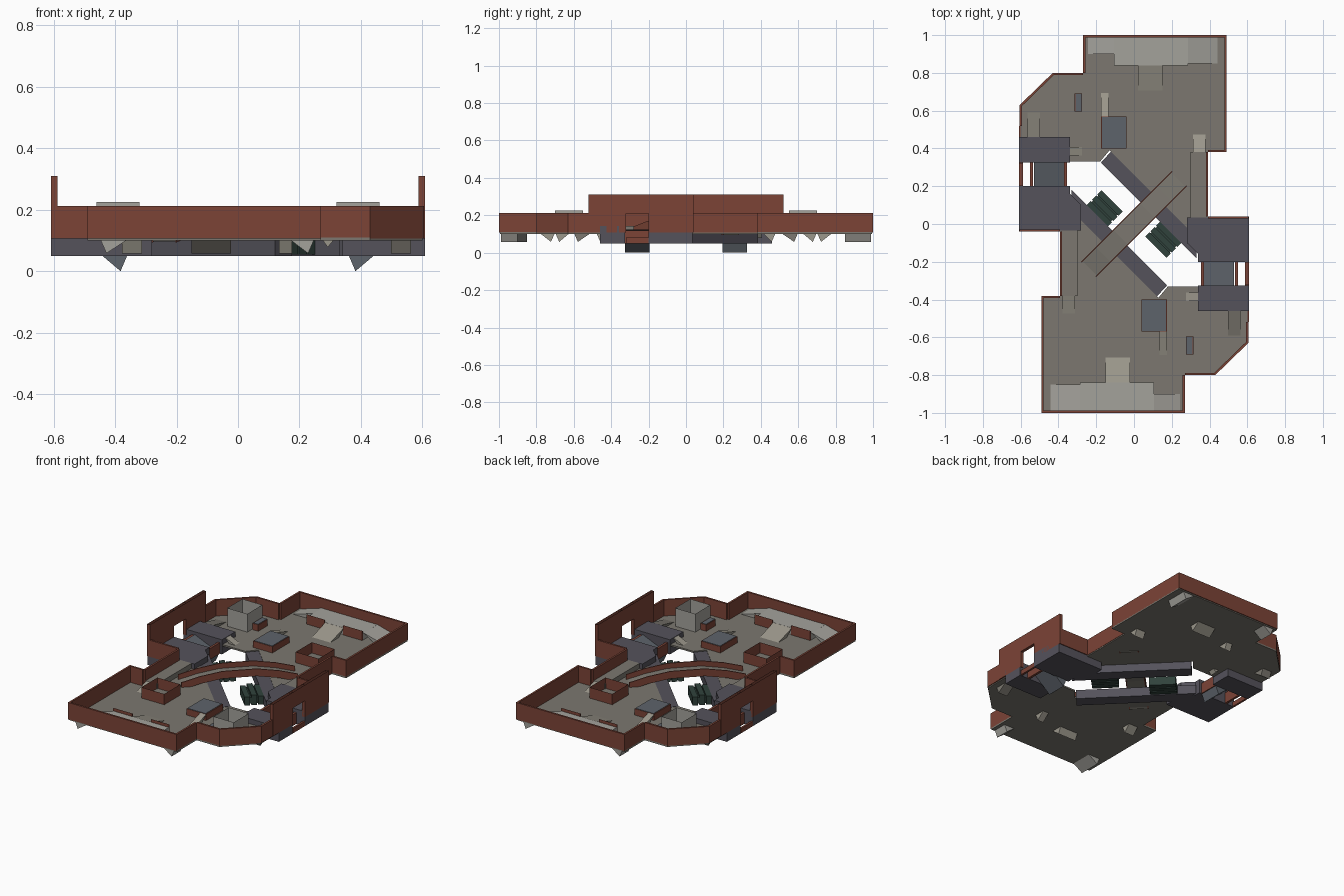
import bpy, bmesh, math
from mathutils import Vector

if "Cube" in bpy.data.objects:
    bpy.data.objects.remove(bpy.data.objects["Cube"])


def material(name, rgb):
    m = bpy.data.materials.new(name)
    m.diffuse_color = (*rgb, 1)
    m.use_nodes = True
    m.node_tree.nodes["Principled BSDF"].inputs["Base Color"].default_value = m.diffuse_color
    return m


FLOOR = material("floor_stone", (.20, .187, .16))
PALE = material("pale_stone", (.37, .36, .33))
SAND = material("ramp_stone", (.33, .31, .26))
RED = material("red_wall", (.20, .057, .037))
PURPLE = material("slate", (.09, .085, .105))
BLUE = material("steel", (.11, .125, .145))
GREEN = material("dark_green", (.03, .055, .045))


def add(name, verts, faces, mat, twin=True):
    """Make a mesh and its half-turn copy on the other side of the map."""
    me = bpy.data.meshes.new(name)
    me.from_pydata([tuple(v) for v in verts], [], faces)
    me.materials.append(mat)
    bm = bmesh.new()
    bm.from_mesh(me)
    bmesh.ops.recalc_face_normals(bm, faces=bm.faces)
    bm.to_mesh(me)
    bm.free()
    for i in range(2 if twin else 1):
        ob = bpy.data.objects.new(name + ("_south" if i else "_north"), me)
        ob.rotation_euler.z = math.pi * i
        bpy.context.collection.objects.link(ob)


def prism(name, pts, z0, z1, mat, top=True, bottom=True):
    n = len(pts)
    verts = [(x, y, z0) for x, y in pts] + [(x, y, z1) for x, y in pts]
    faces = [(i, (i + 1) % n, n + (i + 1) % n, n + i) for i in range(n)]
    if bottom:
        faces.append(tuple(range(n)))
    if top:
        faces.append(tuple(range(n, 2 * n)))
    add(name, verts, faces, mat)


def box(name, x0, x1, y0, y1, z0, z1, mat, **kw):
    prism(name, [(x0, y0), (x1, y0), (x1, y1), (x0, y1)], z0, z1, mat, **kw)


def ramp(name, low, high, width, zl, zh, mat, depth=.05):
    """Wedge whose third corner pokes below its low end."""
    a, b = Vector(low), Vector(high)
    d = (b - a).normalized()
    s = Vector((-d.y, d.x)) * width / 2
    k = a + d * .022
    v = [(*(p + t), z) for t in (s, -s) for p, z in ((a, zl), (b, zh), (k, zl - depth))]
    add(name, v, [(0, 1, 2), (3, 5, 4), (0, 3, 4, 1), (1, 4, 5, 2), (2, 5, 3, 0)], mat)


def wall(name, path, z0=.10, z1=.212, t=.012, mat=RED):
    """Wall segments following a path, thickened to the right of travel."""
    for a, b in zip(path, path[1:]):
        a, b = Vector(a), Vector(b)
        d = (b - a).normalized()
        s = Vector((d.y, -d.x)) * t
        prism(name, [a, b, b + s, a + s], z0, z1, mat)


# Main floor
prism("floor", [(-.27, .995), (.49, .995), (.49, .38), (.30, .38), (.30, -.03), (.29, -.03),
                (-.13, .39), (-.18, .33), (-.60, .33), (-.60, .63), (-.43, .80), (-.27, .80)],
      .10, .11, FLOOR)

# Perimeter walls
wall("outer_wall", [(-.605, .52), (-.605, .63), (-.43, .80), (-.27, .80), (-.27, 1.0),
                    (.49, 1.0), (.49, .38), (.392, .38), (.392, .04), (.605, .04)], z0=.107)

# Tall side wall around a window opening (no cap)
for y0, y1, z0, z1 in ((.32, .52, .107, .31), (-.04, .20, .107, .31), (.20, .32, .21, .31)):
    box("tall_wall", -.608, -.588, y0, y1, z0, z1, RED, top=False)
box("window_sill", -.608, -.595, .20, .32, .05, .08, RED)

# Slate side blocks and diagonal edge beam
prism("slate_block", [(-.608, -.035), (-.28, -.035), (-.28, .10), (-.34, .16), (-.34, .20),
                      (-.608, .20)], .05, .142, PURPLE)
box("slate_block_small", -.608, -.34, .325, .46, .05, .142, PURPLE)
prism("edge_beam", [(-.12, .385), (-.175, .325), (.33, -.18), (.33, -.065)], .05, .108, PURPLE)

# Steel ramp in the window gap, between red jambs
ramp("steel_ramp", (-.36, .26), (-.53, .26), .13, .052, .125, BLUE, .052)
for x in (-.55, -.37):
    box("gap_jamb", x, x + .015, .20, .325, .05, .12, RED)

# Raised walkway and the small ramps onto raised areas
box("walkway", .30, .39, .035, .38, .10, .142, FLOOR)
ramp("walkway_ramp", (.345, .48), (.345, .375), .065, .108, .142, SAND)
ramp("block_ramp", (-.53, .60), (-.53, .455), .065, .108, .142, FLOOR)
ramp("block_side_ramp", (-.27, .385), (-.345, .385), .045, .108, .142, SAND, .03)

# End platform with ramps on three sides and a red parapet
box("end_platform", -.105, .285, .84, .992, .107, .152, PALE)
ramp("platform_ramp", (.087, .70), (.087, .842), .13, .108, .152, SAND)
ramp("platform_end_ramp", (.45, .92), (.284, .92), .14, .108, .152, PALE)
ramp("platform_end_ramp", (-.25, .945), (-.104, .945), .09, .108, .152, PALE)
for x0, x1 in ((-.105, .022), (.152, .285)):
    box("platform_parapet", x0, x1, .834, .840, .107, .168, RED, top=False)

# Red crates with steel lids, and the ramp up to the big one
for x0, x1, y0, y1 in ((-.175, -.04, .40, .57), (-.315, -.275, .595, .69)):
    box("crate", x0, x1, y0, y1, .108, .15, RED)
    box("crate_lid", x0 + .005, x1 - .003, y0 + .003, y1 - .003, .148, .153, BLUE)
ramp("crate_ramp", (-.155, .70), (-.155, .568), .042, .108, .15, SAND)

# Open topped enclosures made of thin sheets
box("open_enclosure", .145, .305, .37, .53, .109, .178, RED, top=False, bottom=False)
box("grey_enclosure", -.46, -.32, .55, .70, .109, .225, PALE, top=False, bottom=False)

# Dark green machines: three slats on a tapered core, turned 45 degrees
u, v = Vector((1, -1)).normalized(), Vector((1, 1)).normalized()
c = Vector((-.155, .083))


def turned(a, b):
    return [c + u * p + v * q for p, q in ((-a, b[0]), (a, b[0]), (a, b[1]), (-a, b[1]))]


prism("machine_core", turned(.072, (-.045, .045)), .062, .10, GREEN)
for o, top in ((-.04, .108), (0, .118), (.04, .108)):
    prism("machine_slat", turned(.08, (o - .016, o + .016)), .055, top, GREEN)

# Arched diagonal bridge with red sides
arch = [(-.34, .108), (-.23, .138), (-.10, .16), (.10, .16), (.23, .138), (.34, .108)]


def arch_strip(name, w0, w1, lo, hi, mat):
    verts, n = [], len(arch)
    for s, z in arch:
        for w, h in ((w0, lo), (w1, lo), (w1, hi), (w0, hi)):
            verts.append((*(v * s + u * w), z + h))
    faces = [(4 * i + k, 4 * i + (k + 1) % 4, 4 * i + 4 + (k + 1) % 4, 4 * i + 4 + k)
             for i in range(n - 1) for k in range(4)]
    faces += [(0, 1, 2, 3), tuple(range(4 * n - 4, 4 * n))]
    add(name, verts, faces, mat, twin=False)


arch_strip("bridge_deck", -.053, .053, -.012, 0, FLOOR)
for w in (-.058, .052):
    arch_strip("bridge_side", w, w + .006, -.014, .032, RED)
